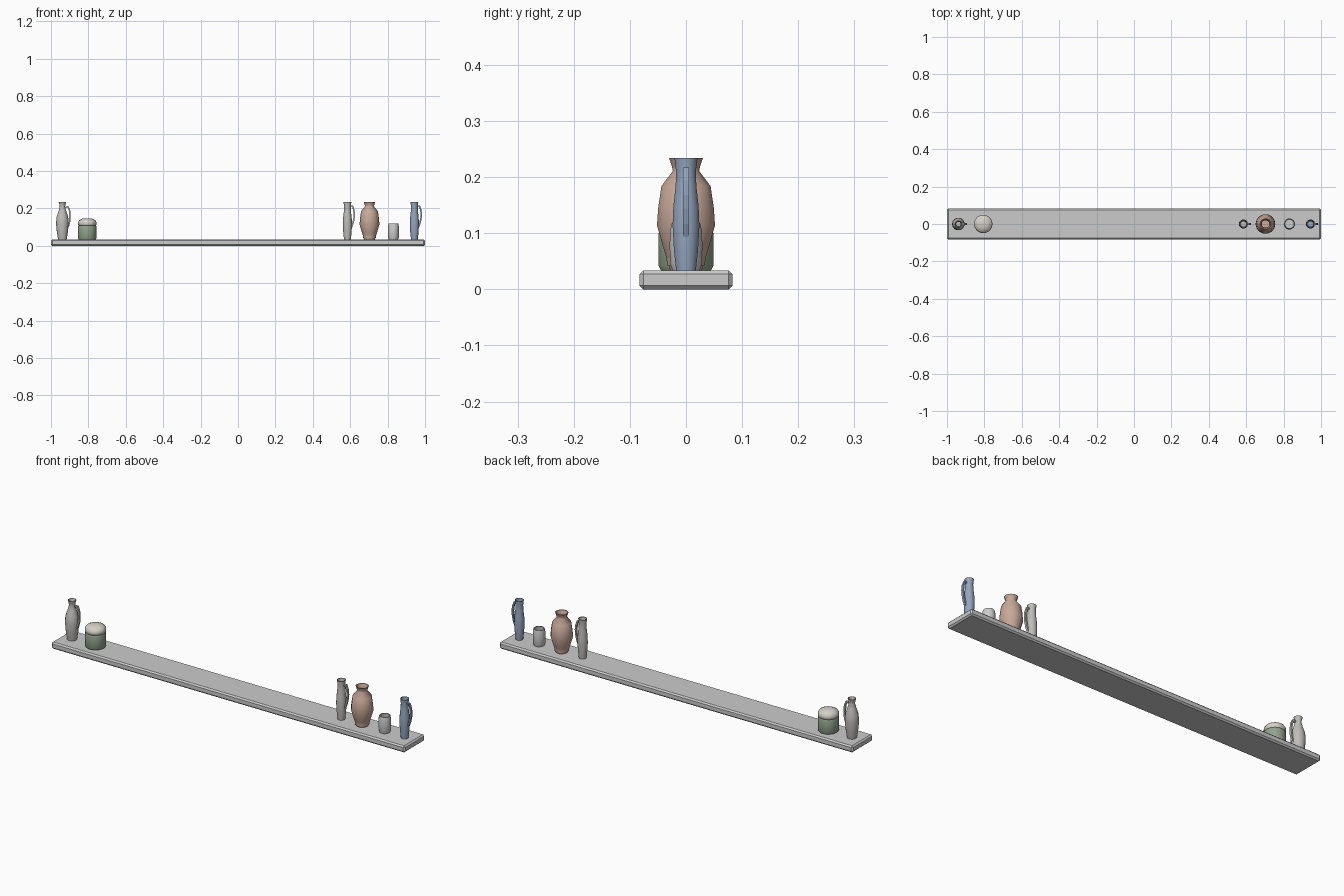
import bpy, bmesh, math
from mathutils import Vector

if "Cube" in bpy.data.objects:
    bpy.data.objects.remove(bpy.data.objects["Cube"])

TOP = 0.034  # height of the shelf surface


def material(name, rgb):
    m = bpy.data.materials.new(name)
    m.diffuse_color = (*rgb, 1)
    m.use_nodes = True
    m.node_tree.nodes["Principled BSDF"].inputs["Base Color"].default_value = m.diffuse_color
    return m


def finish(bm, name, mat=None, smooth=True):
    bmesh.ops.recalc_face_normals(bm, faces=bm.faces)
    me = bpy.data.meshes.new(name)
    bm.to_mesh(me)
    bm.free()
    ob = bpy.data.objects.new(name, me)
    bpy.context.collection.objects.link(ob)
    if mat:
        me.materials.append(mat)
    if smooth:
        bpy.ops.object.select_all(action='DESELECT')
        ob.select_set(True)
        bpy.context.view_layer.objects.active = ob
        bpy.ops.object.shade_smooth_by_angle(angle=math.radians(50))
    return ob


def lathe(name, x, profile, mat=None, sides=14):
    """Closed turned shape from (radius, height) points, capped at both ends."""
    bm = bmesh.new()
    rings = []
    for r, z in profile:
        rings.append([bm.verts.new((x + r * math.cos(2 * math.pi * i / sides),
                                    r * math.sin(2 * math.pi * i / sides), TOP + z))
                      for i in range(sides)])
    for a, b in zip(rings, rings[1:]):
        for i in range(sides):
            j = (i + 1) % sides
            bm.faces.new((a[i], a[j], b[j], b[i]))
    bm.faces.new(rings[0])
    bm.faces.new(rings[-1])
    return finish(bm, name, mat)


def hollow(outer, wall=0.003, floor=0.008):
    """Outer profile plus an inner wall going back down to the floor."""
    inner = [(r - wall, z) for r, z in reversed(outer) if z > floor]
    return outer + inner + [(inner[-1][0] * 0.9, floor)]


def handle(name, x, path, mat=None, w=0.0055, t=0.004):
    """Rectangular strap swept along (dx, z) points."""
    bm = bmesh.new()
    pts = [Vector((x + dx, 0, TOP + z)) for dx, z in path]
    rings = []
    for i, p in enumerate(pts):
        d = (pts[min(i + 1, len(pts) - 1)] - pts[max(i - 1, 0)]).normalized()
        n = Vector((d.z, 0, -d.x)) * t
        s = Vector((0, w, 0))
        rings.append([bm.verts.new(p + v) for v in (n + s, n - s, -n - s, -n + s)])
    for a, b in zip(rings, rings[1:]):
        for i in range(4):
            j = (i + 1) % 4
            bm.faces.new((a[i], a[j], b[j], b[i]))
    bm.faces.new(rings[0])
    bm.faces.new(rings[-1])
    return finish(bm, name, mat, False)


blue = material("blue_glaze", (0.30, 0.38, 0.52))
terracotta = material("terracotta", (0.58, 0.40, 0.32))
green = material("green_glaze", (0.29, 0.37, 0.27))
cream = material("cream_glaze", (0.66, 0.63, 0.57))
stone = material("stone_glaze", (0.52, 0.51, 0.49))
pale = material("pale_glaze", (0.6, 0.59, 0.58))

# Shelf board with chamfered edges
bm = bmesh.new()
bmesh.ops.create_cube(bm, size=1)
for v in bm.verts:
    v.co = (v.co.x * 2, v.co.y * 0.166, (v.co.z + 0.5) * TOP)
bmesh.ops.bevel(bm, geom=bm.edges[:], offset=0.007, segments=1, affect='EDGES')
finish(bm, "shelf_board", None, False)

# Round-bellied jug at the left end
lathe("left_jug", -0.939, hollow([(0.023, 0), (0.029, 0.035), (0.034, 0.085), (0.031, 0.12),
      (0.021, 0.15), (0.015, 0.172), (0.016, 0.186), (0.020, 0.2)]), stone)
handle("left_jug_handle", -0.939, [(0.017, 0.172), (0.030, 0.175), (0.038, 0.155), (0.041, 0.125),
       (0.039, 0.098), (0.034, 0.075), (0.026, 0.06)], stone)

# Lidded jar
lathe("jar_body", -0.806, [(0.046, 0), (0.050, 0.008), (0.050, 0.066), (0.047, 0.076)], green)
lathe("jar_lid", -0.806, [(0.046, 0.074), (0.050, 0.078), (0.050, 0.091), (0.043, 0.103),
      (0.026, 0.111), (0.008, 0.113)], cream)

# Two slender jugs sharing a form
slim = [(0.018, 0), (0.022, 0.035), (0.0245, 0.08), (0.023, 0.115), (0.019, 0.15),
        (0.018, 0.175), (0.021, 0.2)]
loop = [(0.016, 0.178), (0.027, 0.180), (0.034, 0.159), (0.037, 0.134), (0.035, 0.111),
        (0.029, 0.084), (0.020, 0.061)]
for name, x, mat in (("slim_jug", 0.585, stone), ("blue_jug", 0.943, blue)):
    lathe(name, x, hollow(slim), mat)
    handle(name + "_handle", x, loop, mat)

# Terracotta vase
lathe("terracotta_vase", 0.703, hollow([(0.029, 0), (0.042, 0.042), (0.053, 0.08), (0.051, 0.11),
      (0.045, 0.15), (0.024, 0.177), (0.026, 0.186), (0.031, 0.2)], 0.004), terracotta)

# Small cup
lathe("small_cup", 0.831, hollow([(0.025, 0), (0.029, 0.012), (0.030, 0.045), (0.029, 0.07),
      (0.026, 0.084)]), pale)
